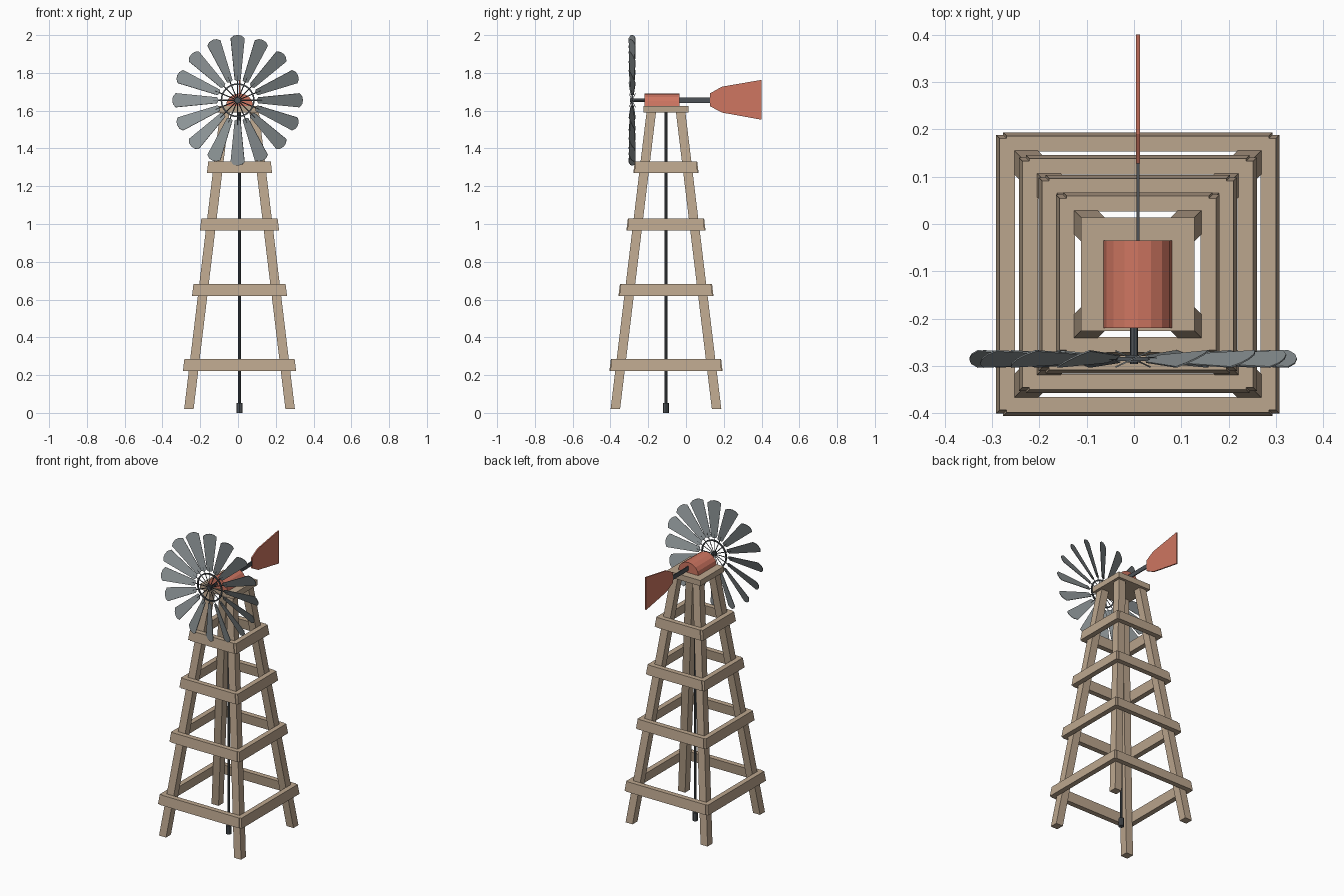
import bpy, bmesh
from math import sin, cos, pi, radians
from mathutils import Vector, Matrix

if "Cube" in bpy.data.objects:
    bpy.data.objects.remove(bpy.data.objects["Cube"])

CX, CY = 0.008, -0.106          # tower axis
WY, WZ, WX = -0.285, 1.655, -0.002   # wheel centre
N = 16

def mat(name, c):
    m = bpy.data.materials.new(name)
    m.diffuse_color = (*c, 1)
    m.use_nodes = True
    m.node_tree.nodes["Principled BSDF"].inputs["Base Color"].default_value = m.diffuse_color
    return m

WOOD = mat("weathered wood", (0.50, 0.38, 0.27))
RED = mat("faded red", (0.62, 0.18, 0.12))
STEEL = mat("blade grey", (0.26, 0.29, 0.30))
DARK = mat("dark iron", (0.075, 0.085, 0.095))

def finish(name, bm, m):
    bmesh.ops.recalc_face_normals(bm, faces=bm.faces)
    me = bpy.data.meshes.new(name)
    bm.to_mesh(me)
    bm.free()
    me.materials.append(m)
    ob = bpy.data.objects.new(name, me)
    bpy.context.collection.objects.link(ob)
    return ob

def loft(bm, a, b):
    """Closed solid between two matching outlines."""
    va = [bm.verts.new(p) for p in a]
    vb = [bm.verts.new(p) for p in b]
    n = len(va)
    bm.faces.new(va[::-1])
    bm.faces.new(vb)
    for i in range(n):
        j = (i + 1) % n
        bm.faces.new((va[i], va[j], vb[j], vb[i]))

def rect(x0, x1, y0, y1, z):
    return [Vector(p) for p in ((x0, y0, z), (x1, y0, z), (x1, y1, z), (x0, y1, z))]

def rod(bm, p, q, r1, r2=None, n=8):
    p, q = Vector(p), Vector(q)
    d = q - p
    M = Matrix.Translation((p + q) / 2) @ d.to_track_quat('Z', 'Y').to_matrix().to_4x4()
    bmesh.ops.create_cone(bm, cap_ends=True, segments=n, radius1=r1,
                          radius2=r1 if r2 is None else r2, depth=d.length, matrix=M)

def half(z):
    """Outer half width of the tower at height z."""
    return 0.293 - (z - 0.02) * 0.121

# Four leaning legs
T = 0.05
for sx, ex in ((-1, "left"), (1, "right")):
    for sy, ey in ((-1, "front"), (1, "back")):
        bm = bmesh.new()
        rings = []
        for z in (0.02, 1.595):
            h = half(z)
            rings.append(rect(CX + sx * (h - T), CX + sx * h, CY + sy * (h - T), CY + sy * h, z))
        loft(bm, *rings)
        finish(f"{ey}_{ex}_leg", bm, WOOD)

# Leaning planks around the tower at four heights
for lvl, z in enumerate((0.254, 0.651, 0.997, 1.300)):
    for k, side in enumerate(("front", "right", "back", "left")):
        extra = 0.016 if k % 2 == 0 else 0.026
        bm = bmesh.new()
        rings = []
        for zz in (z - 0.031, z + 0.031):
            h = half(zz)
            rings.append(rect(-h - extra, h + extra, -h - 0.031, -h + 0.002, zz))
        loft(bm, *rings)
        bm.transform(Matrix.Translation((CX, CY, 0)) @ Matrix.Rotation(k * pi / 2, 4, 'Z'))
        finish(f"{side}_plank_{lvl + 1}", bm, WOOD)

# Top platform
bm = bmesh.new()
loft(bm, rect(CX - .12, CX + .12, CY - .12, CY + .12, 1.59),
     rect(CX - .12, CX + .12, CY - .12, CY + .12, 1.626))
finish("platform", bm, WOOD)

# Pump rod and its foot
bm = bmesh.new()
rod(bm, (CX, CY, 0.03), (CX, CY, 1.60), 0.008)
rod(bm, (CX, CY, 0), (CX, CY, 0.052), 0.017)
finish("pump_rod", bm, DARK)

# Half-barrel gear housing
arc = [(CX + 0.072 * cos(i * pi / 8), 1.626 + 0.066 * sin(i * pi / 8)) for i in range(9)]
bm = bmesh.new()
loft(bm, [(x, -0.220, z) for x, z in arc], [(x, -0.035, z) for x, z in arc])
finish("gear_housing", bm, RED)

# Tail beam and vane
bm = bmesh.new()
beam = [(-0.05, 1.641), (0.15, 1.641), (0.15, 1.669), (-0.05, 1.669)]
loft(bm, [(0.0055, y, z) for y, z in beam], [(0.0115, y, z) for y, z in beam])
finish("tail_beam", bm, DARK)
vane = [(0.128, 1.623), (0.19, 1.590), (0.40, 1.552), (0.40, 1.763), (0.19, 1.727), (0.128, 1.692)]
bm = bmesh.new()
loft(bm, [(0.0045, y, z) for y, z in vane], [(0.0125, y, z) for y, z in vane])
finish("tail_vane", bm, RED)

# Shaft and hub
bm = bmesh.new()
rod(bm, (WX + 0.002, -0.296, WZ), (WX + 0.002, -0.21, WZ), 0.0085)
rod(bm, (WX, -0.293, WZ), (WX, -0.277, WZ), 0.016, n=12)
finish("wheel_shaft", bm, DARK)

# Spokes and ring
bm = bmesh.new()
for i in range(N):
    a = i * 2 * pi / N
    d = Vector((sin(a), 0, cos(a)))
    c = Vector((WX, WY, WZ))
    rod(bm, c + d * 0.008, c + d * 0.13, 0.0028, n=4)
finish("wheel_spokes", bm, DARK)
bm = bmesh.new()
R = 32
loops = []
for r, y in ((0.082, -.004), (0.090, -.004), (0.090, .004), (0.082, .004)):
    loops.append([bm.verts.new((WX + r * sin(i * 2 * pi / R), WY + y, WZ + r * cos(i * 2 * pi / R)))
                  for i in range(R)])
for k in range(4):
    p, q = loops[k], loops[(k + 1) % 4]
    for i in range(R):
        j = (i + 1) % R
        bm.faces.new((p[i], p[j], q[j], q[i]))
finish("wheel_ring", bm, DARK)

# Pitched blades: rounded tip, narrow root
outline = [(-0.017, 0.108), (0, 0.101), (0.017, 0.108), (0.041, 0.328),
           (0.022, 0.342), (0, 0.346), (-0.022, 0.342), (-0.041, 0.328)]
pitch = Matrix.Rotation(radians(25), 4, 'Z')
bm = bmesh.new()
for i in range(N):
    M = (Matrix.Translation((WX, WY, WZ)) @ Matrix.Rotation(i * 2 * pi / N, 4, 'Y') @ pitch)
    loft(bm, [M @ Vector((x, -0.0015, r)) for x, r in outline],
         [M @ Vector((x, 0.0015, r)) for x, r in outline])
finish("wheel_blades", bm, STEEL)
